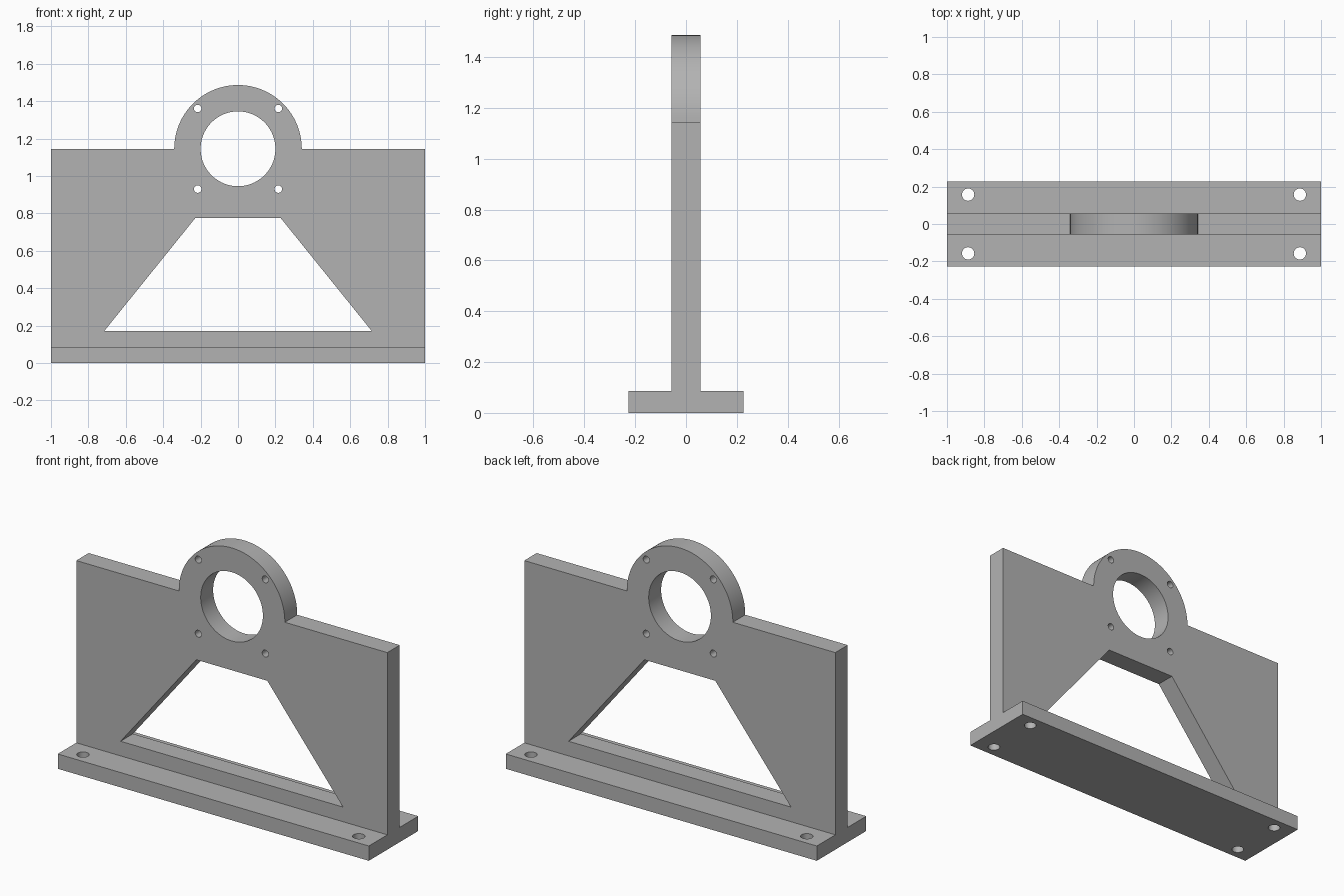
import bpy
import bmesh
from math import pi, radians
from mathutils import Matrix, Vector

default = bpy.data.objects.get("Cube")
if default:
    bpy.data.objects.remove(default, do_unlink=True)

# Main dimensions
HALF_WIDTH = 1.0
BASE_DEPTH, BASE_TOP = 0.227, 0.086
PLATE_DEPTH, PLATE_TOP = 0.057, 1.145
RING_RADIUS, BORE_RADIUS = 0.341, 0.2
BOLT_OFFSET, BOLT_RADIUS = 0.2155, 0.02
FOOT_X, FOOT_Y, FOOT_RADIUS = 0.887, 0.157, 0.033

grey = bpy.data.materials.new("plain_grey")
grey.use_nodes = True
colour = (0.45, 0.45, 0.45, 1)
grey.diffuse_color = colour
grey.node_tree.nodes["Principled BSDF"].inputs["Base Color"].default_value = colour


def add_prism(bm, points, direction):
    """Extrude a closed outline along a direction."""
    face = bm.faces.new([bm.verts.new(p) for p in points])
    moved = bmesh.ops.extrude_face_region(bm, geom=[face])["geom"]
    verts = [v for v in moved if isinstance(v, bmesh.types.BMVert)]
    bmesh.ops.translate(bm, verts=verts, vec=Vector(direction))


def add_cylinder(bm, centre, radius, length, along_y=True, segments=32):
    turn = Matrix.Rotation(pi / 2 if along_y else 0, 4, "X")
    bmesh.ops.create_cone(bm, cap_ends=True, segments=segments,
                          radius1=radius, radius2=radius, depth=length,
                          matrix=Matrix.Translation(centre) @ turn)


def make_object(name, bm):
    bmesh.ops.recalc_face_normals(bm, faces=bm.faces)
    mesh = bpy.data.meshes.new(name)
    bm.to_mesh(mesh)
    bm.free()
    mesh.materials.append(grey)
    obj = bpy.data.objects.new(name, mesh)
    bpy.context.collection.objects.link(obj)
    return obj


def combine(target, tool, operation):
    """Apply a boolean and discard the tool object."""
    tool.hide_render = True
    bpy.context.view_layer.objects.active = target
    mod = target.modifiers.new(operation, "BOOLEAN")
    mod.operation, mod.solver, mod.object = operation, "EXACT", tool
    bpy.ops.object.modifier_apply(modifier=mod.name)
    bpy.data.objects.remove(tool, do_unlink=True)


# Inverted T section: base flange and upright plate in one extrusion
half = [(BASE_DEPTH, 0), (BASE_DEPTH, BASE_TOP),
        (PLATE_DEPTH, BASE_TOP), (PLATE_DEPTH, PLATE_TOP)]
section = half + [(-y, z) for y, z in reversed(half)]
bm = bmesh.new()
add_prism(bm, [(-HALF_WIDTH, y, z) for y, z in section], (2 * HALF_WIDTH, 0, 0))
bracket = make_object("bearing_bracket", bm)

# Round boss rising above the plate
bm = bmesh.new()
add_cylinder(bm, (0, 0, PLATE_TOP), RING_RADIUS, 2 * PLATE_DEPTH, segments=128)
combine(bracket, make_object("round_boss", bm), "UNION")

# Openings: bore, trapezoid window, bolt holes and foot holes
bm = bmesh.new()
add_cylinder(bm, (0, 0, PLATE_TOP), BORE_RADIUS, 0.4, segments=96)
window = [(-0.715, 0.171), (0.715, 0.171), (0.228, 0.775), (-0.228, 0.775)]
add_prism(bm, [(x, -0.2, z) for x, z in window], (0, 0.4, 0))
for sx in (-1, 1):
    for s in (-1, 1):
        add_cylinder(bm, (sx * BOLT_OFFSET, 0, PLATE_TOP + s * BOLT_OFFSET),
                     BOLT_RADIUS, 0.4)
        add_cylinder(bm, (sx * FOOT_X, s * FOOT_Y, BASE_TOP / 2),
                     FOOT_RADIUS, 0.2, along_y=False)
combine(bracket, make_object("opening_cutters", bm), "DIFFERENCE")

# Merge coplanar faces, then smooth only the curved walls
bm = bmesh.new()
bm.from_mesh(bracket.data)
bmesh.ops.remove_doubles(bm, verts=bm.verts, dist=0.0001)
bmesh.ops.dissolve_limit(bm, angle_limit=radians(0.5),
                         verts=bm.verts, edges=bm.edges)
bm.to_mesh(bracket.data)
bm.free()
bpy.ops.object.select_all(action="DESELECT")
bracket.select_set(True)
bpy.context.view_layer.objects.active = bracket
bpy.ops.object.shade_smooth_by_angle(angle=radians(30))
